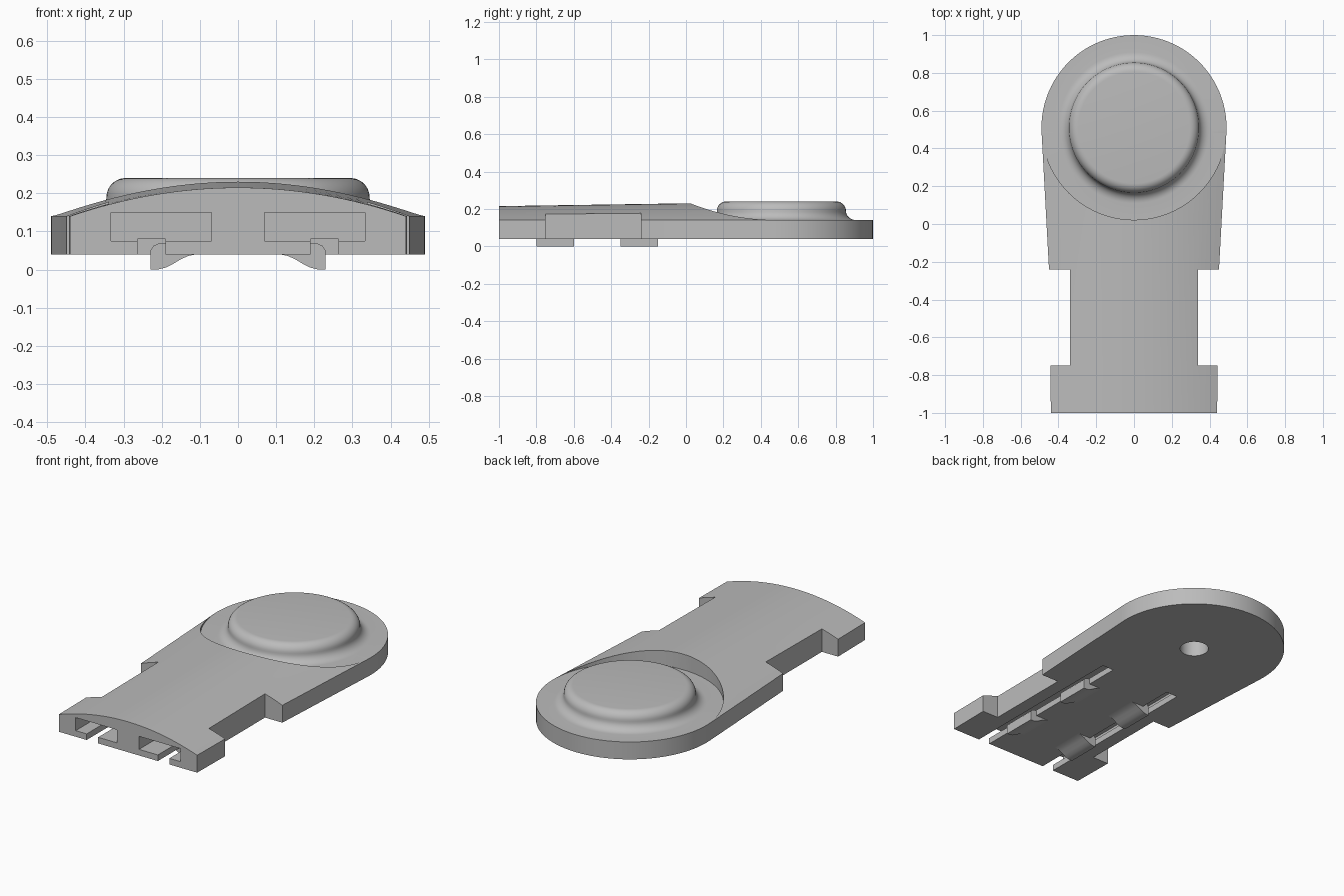
import bpy, bmesh, math
from mathutils import Matrix

if "Cube" in bpy.data.objects:
    bpy.data.objects.remove(bpy.data.objects["Cube"])

grey = bpy.data.materials.new("plain_grey")
grey.diffuse_color = (0.5, 0.5, 0.5, 1)
grey.use_nodes = True
grey.node_tree.nodes["Principled BSDF"].inputs["Base Color"].default_value = grey.diffuse_color
HEAD_Y, HEAD_R, SEG = 0.51, 0.49, 96


def finish(name, bm):
    bmesh.ops.recalc_face_normals(bm, faces=bm.faces)
    me = bpy.data.meshes.new(name)
    bm.to_mesh(me)
    bm.free()
    ob = bpy.data.objects.new(name, me)
    me.materials.append(grey)
    bpy.context.collection.objects.link(ob)
    return ob


def box(name, x, y, z):
    bm = bmesh.new()
    bmesh.ops.create_cube(bm, size=1)
    for v in bm.verts:
        for i, (a, b) in enumerate((x, y, z)):
            v.co[i] = a if v.co[i] < 0 else b
    return finish(name, bm)


def cylinder(name, r, z0, z1, seg=SEG):
    bm = bmesh.new()
    bmesh.ops.create_cone(bm, cap_ends=True, segments=seg, radius1=r, radius2=r, depth=z1 - z0,
                          matrix=Matrix.Translation((0, HEAD_Y, (z0 + z1) / 2)))
    return finish(name, bm)


def loft(name, sections):
    """Skin closed cross-sections of equal point count and cap both ends."""
    bm = bmesh.new()
    rings = [[bm.verts.new(p) for p in s] for s in sections]
    for a, b in zip(rings, rings[1:]):
        for i in range(len(a)):
            j = (i + 1) % len(a)
            bm.faces.new((a[i], a[j], b[j], b[i]))
    bm.faces.new(rings[0])
    bm.faces.new(rings[-1])
    return finish(name, bm)


def boolean(ob, tool, op="DIFFERENCE"):
    m = ob.modifiers.new("bool", "BOOLEAN")
    m.object, m.operation, m.solver = tool, op, "EXACT"
    bpy.context.view_layer.objects.active = ob
    bpy.ops.object.modifier_apply(modifier=m.name)
    bpy.data.objects.remove(tool)


def smooth(ob):
    bpy.ops.object.select_all(action="DESELECT")
    ob.select_set(True)
    bpy.context.view_layer.objects.active = ob
    bpy.ops.object.shade_smooth_by_angle(angle=math.radians(25))


# crowned arm, tapering slightly to the front
sections = []
for y, w in ((-1, 0.44), (-0.75, 0.443), (-0.24, 0.45), (0.48, 0.489)):
    crown = 0.075 + 0.015 * (y + 1)
    top = [(w * t / 16, y, 0.14 + crown * (1 - (t / 16) ** 2)) for t in range(16, -17, -1)]
    sections.append([(-w, y, 0.04), (w, y, 0.04)] + top)
body = loft("body", sections)
boolean(body, cylinder("head_cutter", HEAD_R - 0.002, -0.5, 0.8))

# round head with a filleted raised pad
profile = [(HEAD_R, 0.04), (HEAD_R, 0.14)]
for i in range(9):
    a = math.radians(270 - 90 * i / 8)
    profile.append((0.40 + 0.055 * math.cos(a), 0.19 + 0.05 * math.sin(a)))
for i in range(1, 9):
    a = math.radians(90 * i / 8)
    profile.append((0.295 + 0.05 * math.cos(a), 0.19 + 0.05 * math.sin(a)))
rings = []
for r, z in profile:
    rings.append([(r * math.cos(2 * math.pi * k / SEG),
                   HEAD_Y + r * math.sin(2 * math.pi * k / SEG), z) for k in range(SEG)])
boolean(body, loft("head", rings), "UNION")

# blind hole under the head
boolean(body, cylinder("hole_cutter", 0.077, -0.1, 0.17, 48))

# side notches, hollow channels and narrow slots below them
for s in (-1, 1):
    def span(a, b):
        return tuple(sorted((s * a, s * b)))
    boolean(body, box("notch_cutter", span(0.34, 0.8), (-0.75, -0.24), (-0.2, 0.5)))
    boolean(body, box("channel_cutter", span(0.07, 0.333), (-1.2, 0.0), (0.075, 0.15)))
    boolean(body, box("slot_cutter", span(0.19, 0.263), (-1.2, 0.05), (-0.1, 0.08)))
smooth(body)

# curved clip feet along the inner edges of the slots
foot = [(0.23, 0), (0.23, 0.05), (0.222, 0.062), (0.205, 0.07), (0.18, 0.07), (0.11, 0.05),
        (0.11, 0.04), (0.13, 0.036), (0.15, 0.027), (0.17, 0.015), (0.19, 0.005), (0.21, 0)]
for s, side in ((-1, "left"), (1, "right")):
    for y0, y1, end in ((-0.8, -0.6, "front"), (-0.35, -0.15, "rear")):
        ob = loft(f"{side}_{end}_foot", [[(s * x, y, z) for x, z in foot] for y in (y0, y1)])
        smooth(ob)
